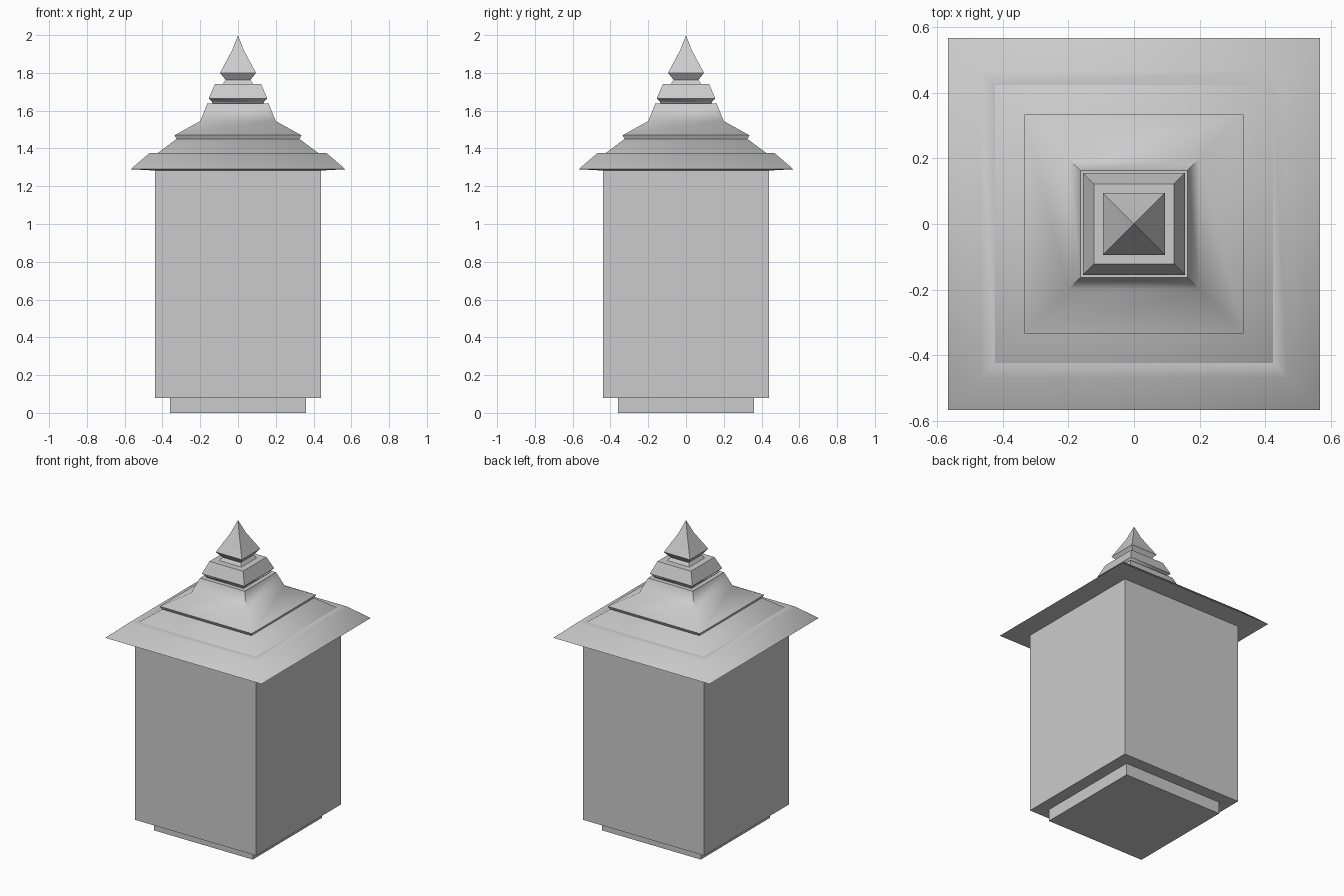
import bpy, bmesh, math

if "Cube" in bpy.data.objects:
    bpy.data.objects.remove(bpy.data.objects["Cube"])


def square_loft(name, profile, angle=60):
    """Solid of square cross-sections from (half width, z) pairs, bottom to top."""
    bm = bmesh.new()
    rings = []
    for r, z in profile:
        if r == 0:
            rings.append([bm.verts.new((0, 0, z))])
        else:
            rings.append([bm.verts.new((sx * r, sy * r, z))
                          for sx, sy in ((-1, -1), (1, -1), (1, 1), (-1, 1))])
    for a, b in zip(rings, rings[1:]):
        for i in range(4):
            j = (i + 1) % 4
            if len(b) == 1:
                bm.faces.new((a[i], a[j], b[0]))
            else:
                bm.faces.new((a[i], a[j], b[j], b[i]))
    bm.faces.new(rings[0][::-1])
    if len(rings[-1]) == 4:
        bm.faces.new(rings[-1])
    bmesh.ops.recalc_face_normals(bm, faces=bm.faces)
    mesh = bpy.data.meshes.new(name)
    bm.to_mesh(mesh)
    bm.free()
    obj = bpy.data.objects.new(name, mesh)
    bpy.context.collection.objects.link(obj)
    bpy.ops.object.select_all(action='DESELECT')
    obj.select_set(True)
    bpy.context.view_layer.objects.active = obj
    bpy.ops.object.shade_smooth_by_angle(angle=math.radians(angle))
    return obj


# Plinth and lantern body
square_loft("plinth", [(0.36, 0), (0.36, 0.078)])
square_loft("body", [(0.44, 0.078), (0.44, 1.285)])

# Lower eave, with a flat shelf at its top
square_loft("eave", [(0.44, 1.283), (0.568, 1.29), (0.468, 1.376), (0.425, 1.376)])

# Middle roof tier: skirt, thin lip, then a slope that steepens
square_loft("roof_lower_tier", [(0.425, 1.376), (0.325, 1.45)])
square_loft("roof_upper_tier", [(0.325, 1.45), (0.335, 1.47), (0.20, 1.545),
                                (0.163, 1.637), (0.135, 1.637)])

# Collar under the finial
square_loft("collar", [(0.135, 1.637), (0.14, 1.65), (0.155, 1.665),
                       (0.122, 1.742), (0.065, 1.742)])

# Pointed finial
square_loft("finial", [(0.08, 1.742), (0.066, 1.762), (0.095, 1.80),
                       (0.032, 1.918), (0, 2.0)])
